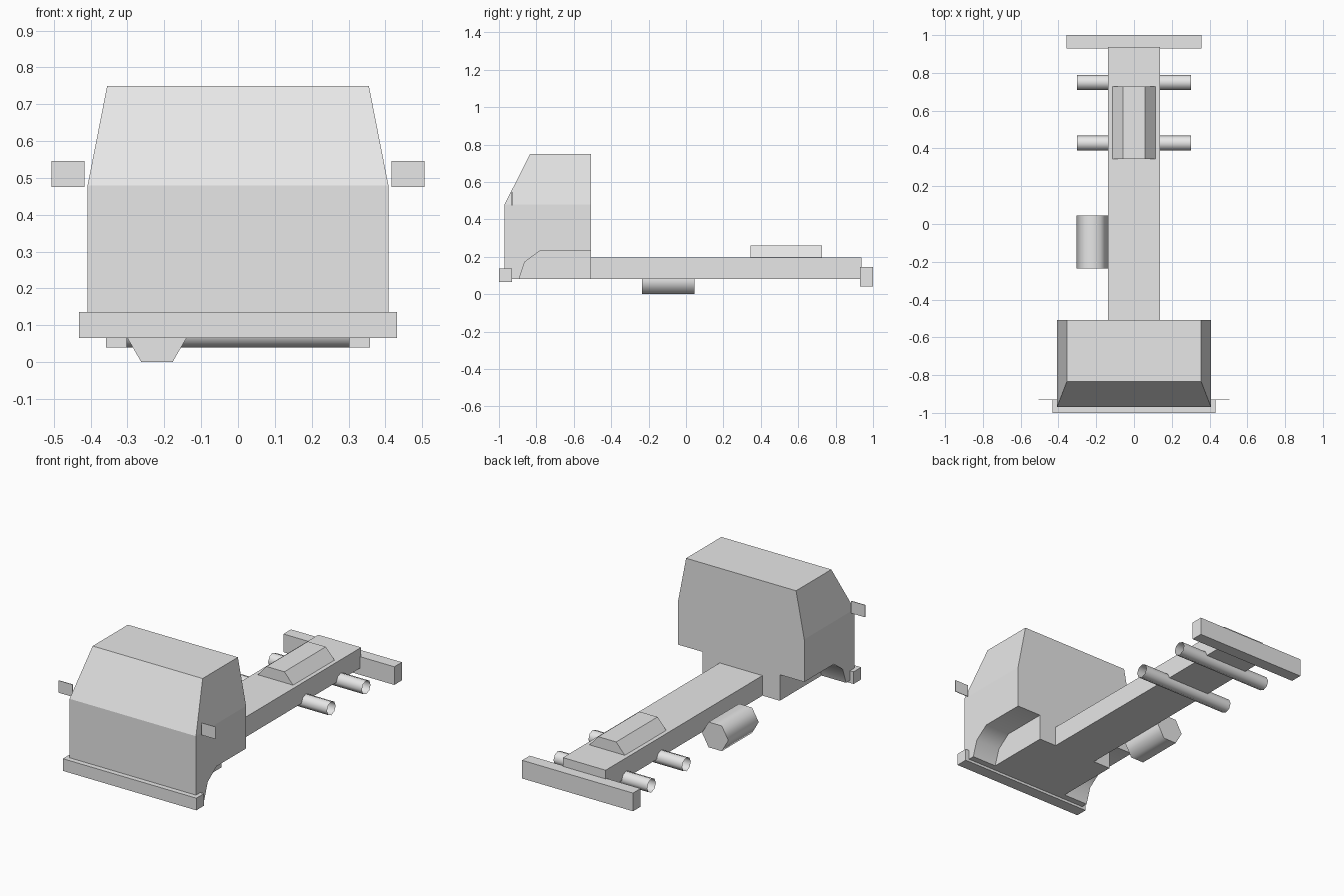
import bpy
import bmesh
from math import pi
from mathutils import Matrix, Vector

if "Cube" in bpy.data.objects:
    bpy.data.objects.remove(bpy.data.objects["Cube"], do_unlink=True)

grey = bpy.data.materials.new("plain grey")
grey.use_nodes = True
grey.diffuse_color = (0.8, 0.8, 0.8, 1)
grey.node_tree.nodes["Principled BSDF"].inputs["Base Color"].default_value = (0.8, 0.8, 0.8, 1)


def finish(name, bm):
    bmesh.ops.recalc_face_normals(bm, faces=bm.faces)
    mesh = bpy.data.meshes.new(name)
    bm.to_mesh(mesh)
    bm.free()
    mesh.materials.append(grey)
    obj = bpy.data.objects.new(name, mesh)
    bpy.context.collection.objects.link(obj)
    return obj


def box(name, low, high):
    low, high = Vector(low), Vector(high)
    bm = bmesh.new()
    bmesh.ops.create_cube(bm, size=1)
    bmesh.ops.scale(bm, vec=high - low, verts=bm.verts)
    bmesh.ops.translate(bm, vec=(low + high) / 2, verts=bm.verts)
    return finish(name, bm)


def prism(name, profile, start, end, place):
    """Extrude a closed profile; place(a, b, t) gives the 3D point."""
    bm = bmesh.new()
    ends = [[bm.verts.new(place(a, b, t)) for a, b in profile] for t in (start, end)]
    bm.faces.new(ends[0])
    bm.faces.new(ends[1])
    for i in range(len(profile)):
        j = (i + 1) % len(profile)
        bm.faces.new((ends[0][i], ends[0][j], ends[1][j], ends[1][i]))
    return finish(name, bm)


def tube(name, sides, radius, length, centre, turn, capped):
    bm = bmesh.new()
    bmesh.ops.create_cone(bm, cap_ends=capped, segments=sides, radius1=radius,
                          radius2=radius, depth=length,
                          matrix=Matrix.Translation(centre) @ turn)
    for face in bm.faces:
        face.smooth = len(face.verts) == 4
    return finish(name, bm)


# Cab: stacked rectangles, leaning in above the waistline
bm = bmesh.new()
rings = []
for half, front, z in ((0.408, -0.97, 0.08), (0.408, -0.97, 0.48), (0.355, -0.833, 0.75)):
    corners = ((-half, front), (half, front), (half, -0.508), (-half, -0.508))
    rings.append([bm.verts.new((x, y, z)) for x, y in corners])
bm.faces.new(rings[0])
bm.faces.new(rings[2])
for lower, upper in zip(rings, rings[1:]):
    for i in range(4):
        j = (i + 1) % 4
        bm.faces.new((lower[i], lower[j], upper[j], upper[i]))
cab = finish("cab", bm)

# Wheel arches cut into both sides of the cab, open at the back
arch = [(-0.91, 0.02), (-0.893, 0.08), (-0.862, 0.172), (-0.78, 0.232), (-0.4, 0.232), (-0.4, 0.02)]
for side, label in ((1, "left"), (-1, "right")):
    cutter = prism(label + "_arch_cutter", arch, 0.25 * side, 0.6 * side, lambda y, z, x: (x, y, z))
    cut = cab.modifiers.new(label + " arch", "BOOLEAN")
    cut.operation = "DIFFERENCE"
    cut.solver = "EXACT"
    cut.object = cutter
    cutter.hide_render = True
    cutter.hide_viewport = True
bpy.context.view_layer.objects.active = cab
for modifier in list(cab.modifiers):
    bpy.ops.object.modifier_apply(modifier=modifier.name)
for obj in [o for o in bpy.data.objects if o.name.endswith("arch_cutter")]:
    bpy.data.objects.remove(obj, do_unlink=True)
# Arch linings are smooth, the rest of the cab is flat
for face in cab.data.polygons:
    face.use_smooth = face.normal.z < -0.1 and face.center.z > 0.1

# Chassis and bumpers
box("chassis", (-0.138, -0.508, 0.08), (0.138, 0.938, 0.197))
box("front_bumper", (-0.431, -1, 0.065), (0.431, -0.93, 0.136))
box("rear_bumper", (-0.358, 0.93, 0.04), (0.358, 1, 0.146))

# Thin mirror plates
for side, label in ((1, "left"), (-1, "right")):
    xs = sorted((0.416 * side, 0.506 * side))
    box(label + "_mirror", (xs[0], -0.932, 0.475), (xs[1], -0.928, 0.546))

# Trailer coupling on the chassis
coupling = [(-0.114, 0.197), (0.114, 0.197), (0.058, 0.26), (-0.058, 0.26)]
prism("trailer_coupling", coupling, 0.345, 0.727, lambda x, z, y: (x, y, z))

# Open rear axle tubes
across = Matrix.Rotation(pi / 2, 4, "Y")
for label, y in (("forward", 0.428), ("rearward", 0.75)):
    tube(label + "_axle", 8, 0.04, 0.605, (0, y, 0.08), across, False)

# Six-sided fuel tank with flat bottom
along = Matrix.Rotation(pi / 2, 4, "X") @ Matrix.Rotation(pi / 2, 4, "Z")
tank = tube("fuel_tank", 6, 0.085, 0.28, (-0.22, -0.095, 0.074), along, True)
# A point of the hexagon faces sideways
if min(v.co.z for v in tank.data.vertices) < -0.005:
    tank.data.transform(Matrix.Translation((-0.22, 0, 0.074)) @ Matrix.Rotation(pi / 6, 4, "Y")
                        @ Matrix.Translation((0.22, 0, -0.074)))
